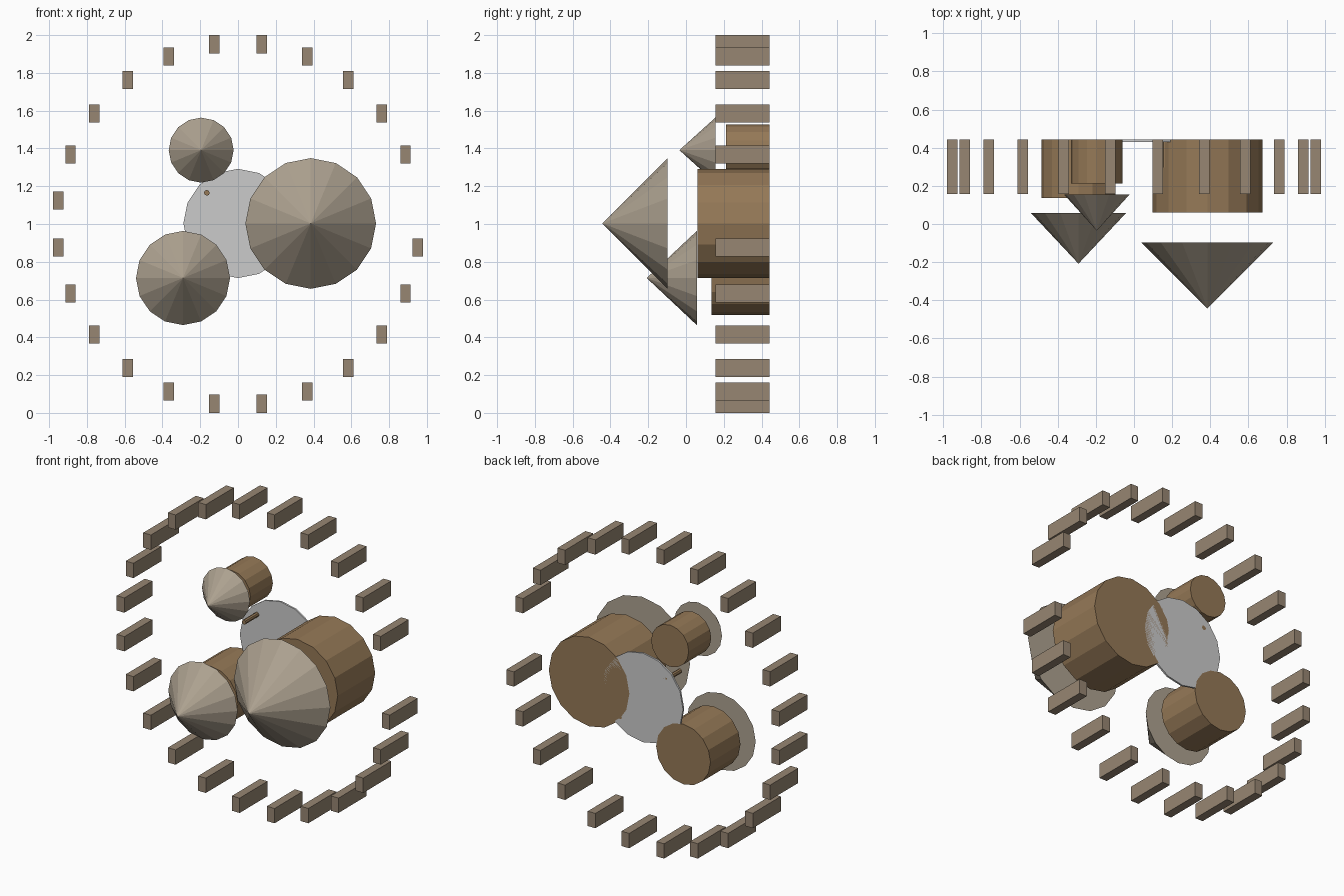
import bpy, bmesh, math
from mathutils import Matrix

if "Cube" in bpy.data.objects:
    bpy.data.objects.remove(bpy.data.objects["Cube"])

GROUND = 0.443  # ground plane of the village; "up" for the huts is -y


def material(name, rgb):
    m = bpy.data.materials.new(name)
    m.diffuse_color = (*rgb, 1)
    m.use_nodes = True
    m.node_tree.nodes["Principled BSDF"].inputs["Base Color"].default_value = m.diffuse_color
    return m


wall_mat = material("mud_wall", (0.30, 0.19, 0.095))
roof_mat = material("thatch", (0.42, 0.36, 0.28))
post_mat = material("fence_wood", (0.31, 0.24, 0.17))


def finish(name, bm, mat=None):
    me = bpy.data.meshes.new(name)
    bm.to_mesh(me)
    bm.free()
    if mat:
        me.materials.append(mat)
    ob = bpy.data.objects.new(name, me)
    bpy.context.collection.objects.link(ob)
    return ob


def round_part(name, x, z, y_back, y_front, r_back, r_front, sides=16, mat=None):
    """Capped cylinder or cone running along y from back to front."""
    bm = bmesh.new()
    place = Matrix.Translation((x, (y_back + y_front) / 2, z)) @ Matrix.Rotation(math.pi / 2, 4, 'X')
    bmesh.ops.create_cone(bm, cap_ends=True, segments=sides, radius1=r_back,
                          radius2=r_front, depth=y_back - y_front, matrix=place)
    bmesh.ops.remove_doubles(bm, verts=bm.verts, dist=1e-5)
    return finish(name, bm, mat)


# Huts: x, z, wall radius, wall top y, roof radius, roof base y, roof tip y
huts = {
    "large": (0.385, 1.003, 0.289, 0.060, 0.346, -0.097, -0.443),
    "medium": (-0.291, 0.714, 0.195, 0.136, 0.249, 0.057, -0.208),
    "small": (-0.195, 1.391, 0.135, 0.213, 0.172, 0.155, -0.035),
}
for size, (x, z, wr, wy, rr, ry, tip) in huts.items():
    round_part(size + "_hut_wall", x, z, GROUND, wy, wr, wr, mat=wall_mat)
    round_part(size + "_hut_roof", x, z, ry, tip, rr, 0, mat=roof_mat)

# Central disc with four short stakes
round_part("central_disc", 0, 1.003, GROUND, GROUND - 0.012, 0.289, 0.289)
for i, (sx, sz) in enumerate([(-1, 1), (1, 1), (-1, -1), (1, -1)]):
    round_part(f"stake_{i + 1}", 0.165 * sx, 1.0 + 0.165 * sz, GROUND, 0.297,
               0.015, 0.015, sides=8, mat=wall_mat)

# Ring of axis-aligned fence posts with one gap as the entrance
for i in range(24):
    if i == 0:
        continue
    a = math.radians(7.5 + 15 * i)
    bm = bmesh.new()
    place = Matrix.Translation((0.96 * math.cos(a), (GROUND + 0.156) / 2, 1 + 0.96 * math.sin(a)))
    bmesh.ops.create_cube(bm, size=1, matrix=place @ Matrix.Diagonal((0.055, GROUND - 0.156, 0.096, 1)))
    finish(f"fence_post_{i}", bm, post_mat)
